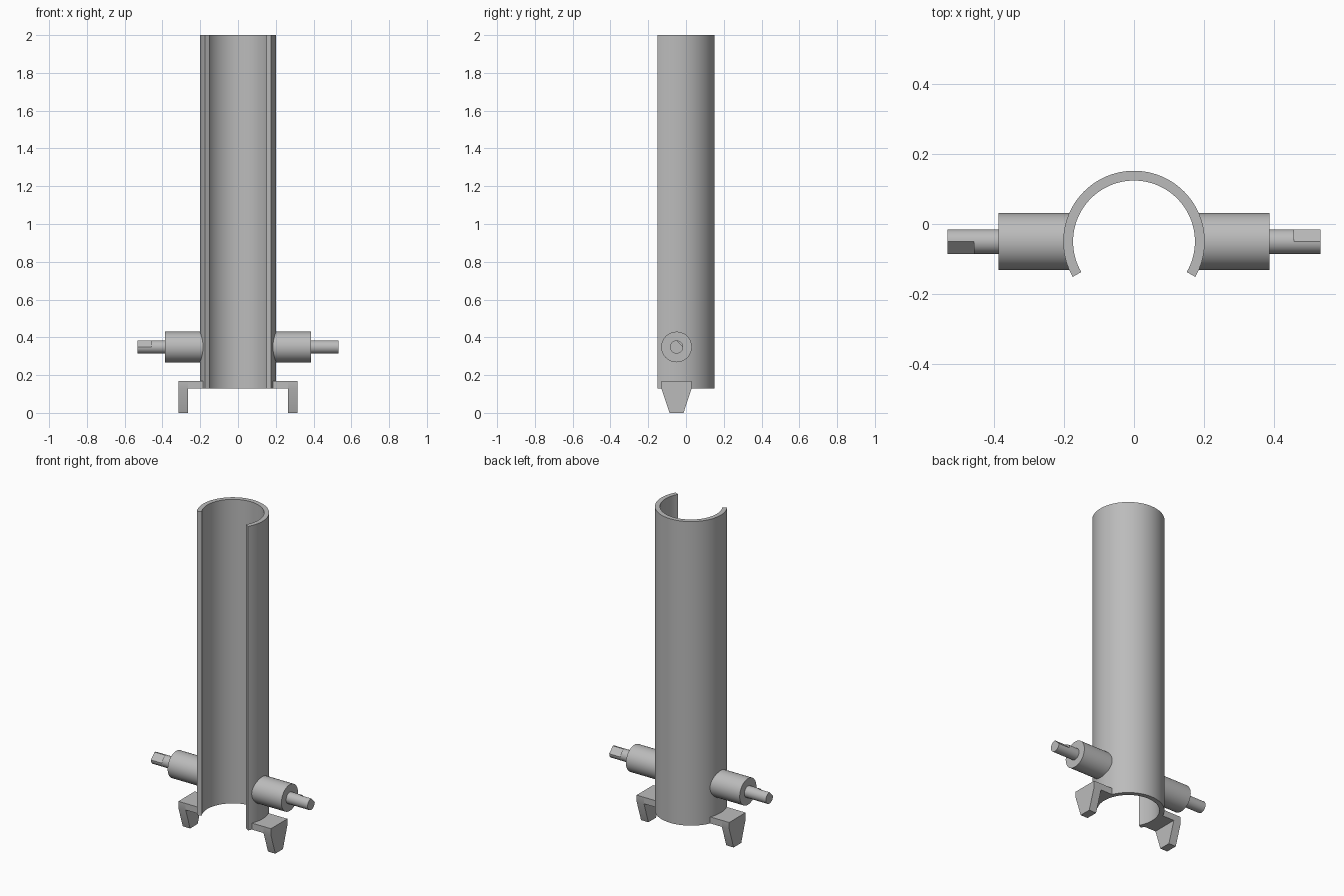
import bpy, bmesh, math
from mathutils import Vector

if "Cube" in bpy.data.objects:
    bpy.data.objects.remove(bpy.data.objects["Cube"], do_unlink=True)

AXIS_Y = -0.05          # tube axis, shared by bosses and feet
PIN_Z = 0.349

grey = bpy.data.materials.new("grey_metal")
colour = (0.5, 0.5, 0.5, 1)
grey.diffuse_color = colour
grey.use_nodes = True
grey.node_tree.nodes["Principled BSDF"].inputs["Base Color"].default_value = colour


def extrude(name, profile, direction, cut=None):
    """Extrude a closed 3D outline along a vector, optionally bevel it with a cutter function."""
    bm = bmesh.new()
    face = bm.faces.new([bm.verts.new(p) for p in profile])
    res = bmesh.ops.extrude_face_region(bm, geom=[face])
    moved = [v for v in res["geom"] if isinstance(v, bmesh.types.BMVert)]
    bmesh.ops.translate(bm, verts=moved, vec=direction)
    bmesh.ops.recalc_face_normals(bm, faces=bm.faces)
    mesh = bpy.data.meshes.new(name)
    bm.to_mesh(mesh)
    bm.free()
    obj = bpy.data.objects.new(name, mesh)
    bpy.context.collection.objects.link(obj)
    mesh.materials.append(grey)
    bpy.ops.object.select_all(action="DESELECT")
    obj.select_set(True)
    bpy.context.view_layer.objects.active = obj
    bpy.ops.object.shade_smooth_by_angle(angle=math.radians(30))
    return obj


def arc(radius, start, end, steps):
    angles = [math.radians(start + (end - start) * i / steps) for i in range(steps + 1)]
    return [(radius * math.cos(a), radius * math.sin(a)) for a in angles]


# Open tube: a 240 degree ring section
ring = arc(0.202, -30, 210, 64) + arc(0.174, 210, -30, 64)
extrude("open_tube", [(x, y + AXIS_Y, 0.13) for x, y in ring], Vector((0, 0, 1.87)))

for side, s in (("left", 1), ("right", -1)):
    def rod(name, outline, x0, x1):
        pts = [(s * x0, AXIS_Y + s * y, PIN_Z + z) for y, z in outline]
        extrude(side + name, pts, Vector((s * (x1 - x0), 0, 0)))

    # Trunnion boss and pin, the pin tip carrying a slanted flat
    rod("_boss", arc(0.081, 0, 360, 48)[:-1], 0.18, 0.387)
    rod("_pin", arc(0.035, 0, 360, 32)[:-1], 0.38, 0.457)
    rod("_pin_tip", arc(0.035, 90, 360, 24), 0.457, 0.533)

    # Foot: horizontal arm and tapered leg
    arm = [(s * 0.18, AXIS_Y + y, z) for y, z in
           ((-0.08, 0.13), (0.08, 0.13), (0.08, 0.17), (-0.08, 0.17))]
    extrude(side + "_foot_arm", arm, Vector((s * 0.085, 0, 0)))
    leg = [(s * 0.265, AXIS_Y + y, z) for y, z in
           ((-0.037, 0), (0.037, 0), (0.08, 0.13), (0.08, 0.17), (-0.08, 0.17), (-0.08, 0.13))]
    extrude(side + "_foot_leg", leg, Vector((s * 0.05, 0, 0)))
